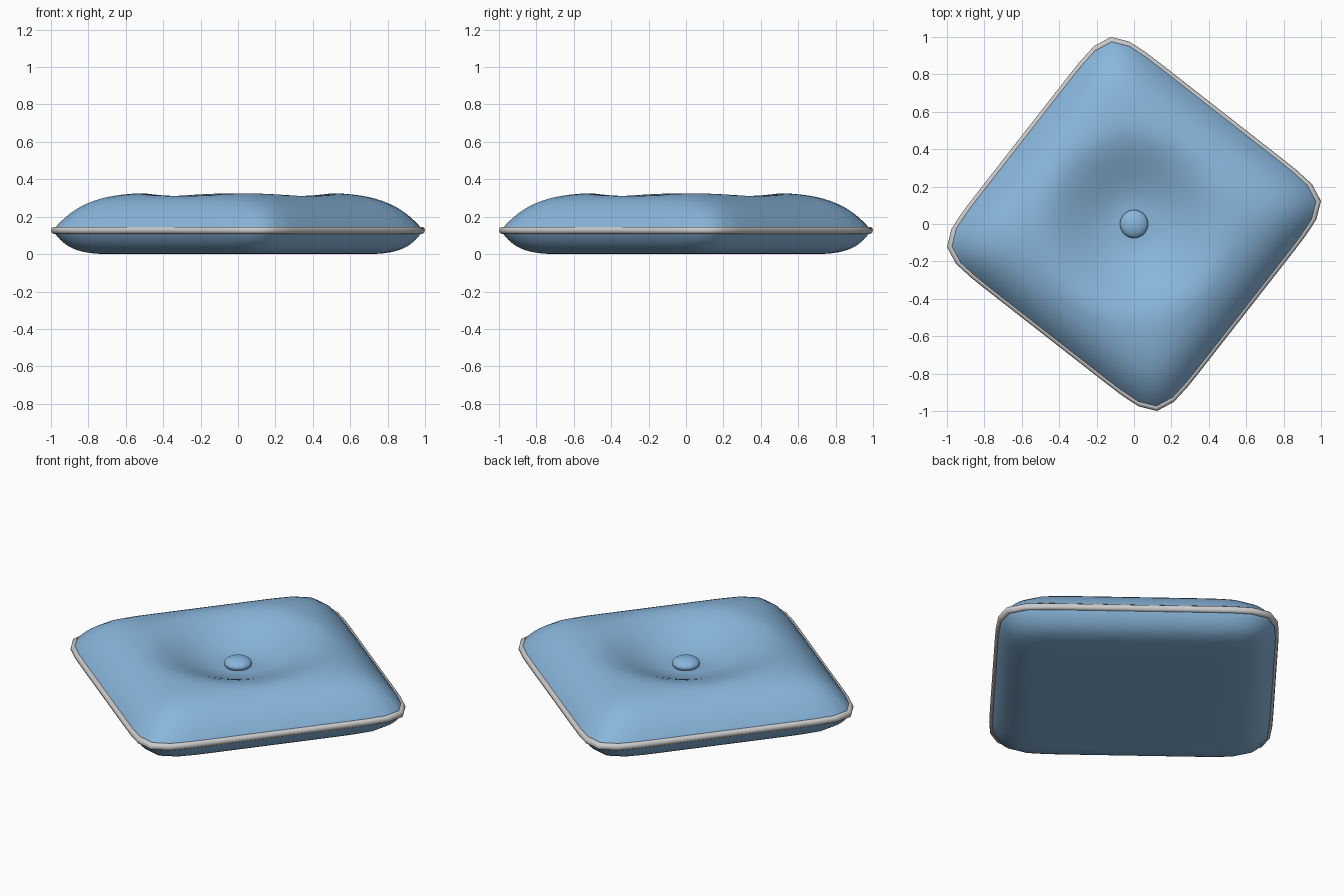
import bpy, bmesh, math

if "Cube" in bpy.data.objects:
    bpy.data.objects.remove(bpy.data.objects["Cube"])

N = 64                      # outline segments
TURN = math.radians(-38)    # the square cushion is turned on the ground
SEAM_Z = 0.127


def square_radius(a):
    # soft-cornered square in polar form
    c, s = abs(math.cos(a)), abs(math.sin(a))
    return (c ** 10 + s ** 10) ** -0.1


ANGLES = [2 * math.pi * i / N for i in range(N)]
SIZE = 1 / max(square_radius(a) * math.cos(a + TURN) for a in ANGLES)


def material(name, color):
    m = bpy.data.materials.new(name)
    m.diffuse_color = color
    m.use_nodes = True
    m.node_tree.nodes["Principled BSDF"].inputs["Base Color"].default_value = m.diffuse_color
    return m


def loft(name, rings, mat=None, closed=False):
    # rings: functions angle -> (radius, z)
    bm = bmesh.new()
    loops = []
    for ring in rings:
        loop = []
        for a in ANGLES:
            r, z = ring(a)
            loop.append(bm.verts.new((r * math.cos(a + TURN), r * math.sin(a + TURN), z)))
        loops.append(loop)
    pairs = list(zip(loops, loops[1:]))
    if closed:
        pairs.append((loops[-1], loops[0]))
    for lo, hi in pairs:
        for i in range(N):
            j = (i + 1) % N
            bm.faces.new((lo[i], lo[j], hi[j], hi[i]))
    if not closed:
        bm.faces.new(loops[0][::-1])
        bm.faces.new(loops[-1])
    bmesh.ops.recalc_face_normals(bm, faces=bm.faces)
    for f in bm.faces:
        f.smooth = True
    me = bpy.data.meshes.new(name)
    bm.to_mesh(me)
    bm.free()
    if mat:
        me.materials.append(mat)
    ob = bpy.data.objects.new(name, me)
    bpy.context.collection.objects.link(ob)
    return ob


def dimple(r):
    t = min(1, max(0, (0.54 - r) / 0.46))
    return 0.13 * t * t * (3 - 2 * t)


def bottom_ring(s):
    def ring(a):
        return s * 0.99 * SIZE * square_radius(a), max(0, SEAM_Z - 0.13 * (1 - s ** 12))
    return ring


def top_ring(s):
    def ring(a):
        r = s * 0.99 * SIZE * square_radius(a)
        return r, SEAM_Z + 0.203 * (1 - s ** 6) - dimple(r)
    return ring


def piping_ring(t):
    def ring(a):
        return (SIZE * square_radius(a) - 0.02 + 0.02 * math.cos(t),
                SEAM_Z + 0.02 * math.sin(t))
    return ring


blue = material("blue_fabric", (0.25, 0.47, 0.72, 1))

# Cushion: flat-bottomed underside, domed top with a central dimple
under = [0.02, 0.3, 0.6, 0.72, 0.78, 0.83, 0.87, 0.9, 0.93, 0.96, 0.98]
over = [1, 0.98, 0.96, 0.93, 0.9, 0.86, 0.82] + [0.78 - 0.04 * i for i in range(19)] + [0.02]
loft("cushion", [bottom_ring(s) for s in under] + [top_ring(s) for s in over], blue)

# Piping round the seam
loft("piping", [piping_ring(2 * math.pi * k / 10) for k in range(10)], closed=True)

# Button in the dimple
bpy.ops.mesh.primitive_uv_sphere_add(segments=32, ring_count=16, radius=1, location=(0, 0, 0.215))
button = bpy.context.object
button.name = "button"
button.scale = (0.075, 0.075, 0.036)
button.data.materials.append(blue)
bpy.ops.object.shade_smooth()
